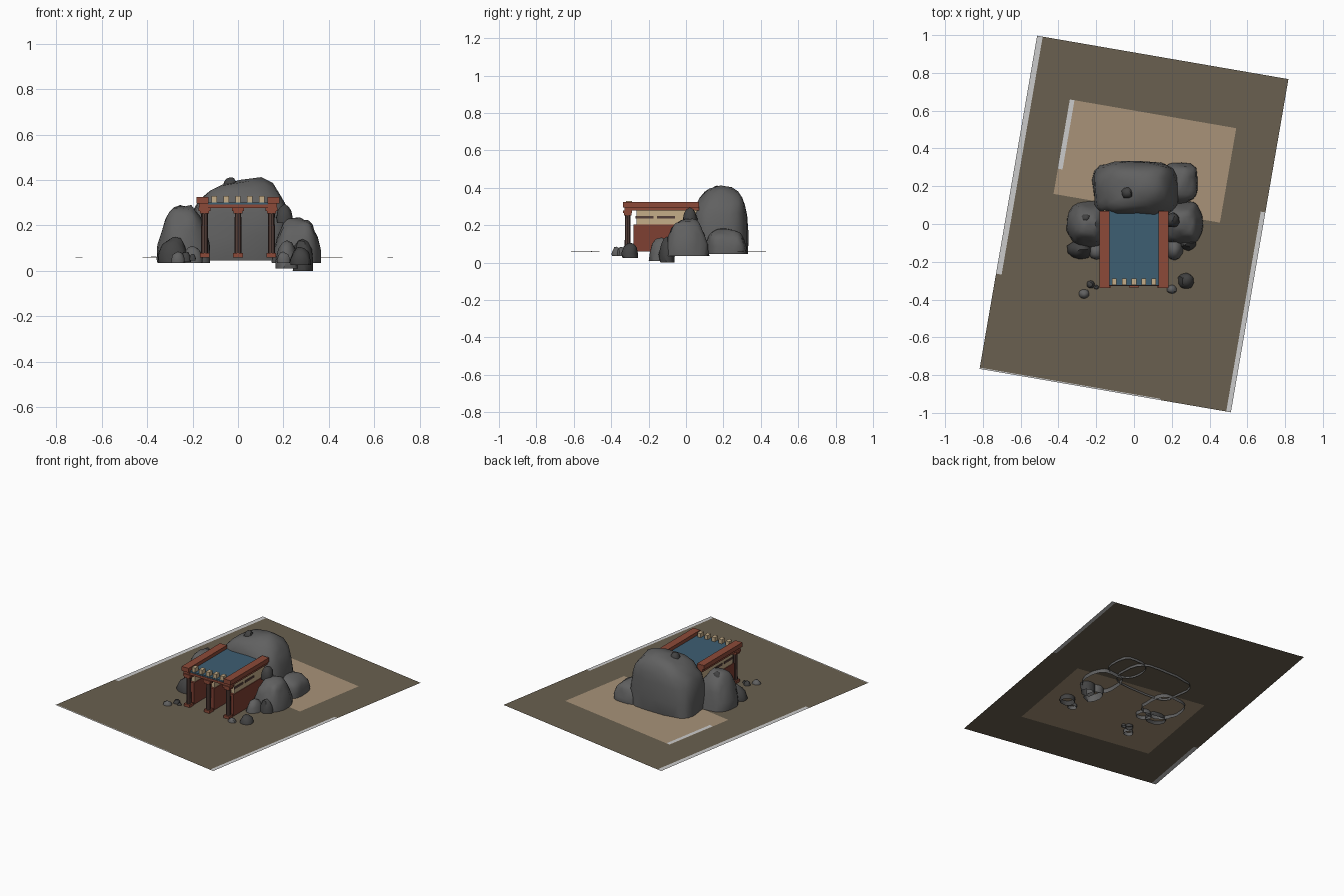
import bpy, bmesh, math
from mathutils import Vector, Matrix, noise

if "Cube" in bpy.data.objects:
    bpy.data.objects.remove(bpy.data.objects["Cube"])

def mat(name, r, g, b):
    m = bpy.data.materials.new(name)
    m.diffuse_color = (r, g, b, 1)
    m.use_nodes = True
    m.node_tree.nodes["Principled BSDF"].inputs["Base Color"].default_value = m.diffuse_color
    return m

EARTH = mat("earth brown", .144, .117, .08)
SAND = mat("sand tan", .392, .292, .191)
PALE = mat("pale grey", .60, .60, .60)
ROCK = mat("rock grey", .118, .118, .118)
DARK = mat("dark rock", .055, .055, .055)
BLUE = mat("roof blue", .048, .112, .168)
RED = mat("beam red", .262, .068, .040)
WALL = mat("wall red", .21, .05, .032)
CREAM = mat("cream", .56, .42, .25)
SHAFT = mat("shaft brown", .09, .05, .042)
G = .06  # ground level

def finish(name, bm, m, smooth=None):
    me = bpy.data.meshes.new(name)
    bm.to_mesh(me)
    bm.free()
    me.materials.append(m)
    ob = bpy.data.objects.new(name, me)
    bpy.context.collection.objects.link(ob)
    if smooth:
        bpy.context.view_layer.objects.active = ob
        ob.select_set(True)
        bpy.ops.object.shade_smooth_by_angle(angle=math.radians(smooth))
        ob.select_set(False)
    return ob

def box(name, x, y, z, m):
    bm = bmesh.new()
    bmesh.ops.create_cube(bm, size=1)
    for v in bm.verts:
        v.co = Vector([(a[0] + a[1]) / 2 + c * (a[1] - a[0]) for a, c in zip((x, y, z), v.co)])
    return finish(name, bm, m)

TURN = Matrix.Rotation(math.radians(-9.8), 4, 'Z')

def sheet(name, hx, hy, z0, z1, m):
    """Thin ground sheet in the turned frame, z0 at its near end and z1 at its far end."""
    bm = bmesh.new()
    pts = [(hx[0], hy[0], z0), (hx[1], hy[0], z0), (hx[1], hy[1], z1), (hx[0], hy[1], z1)]
    bm.faces.new([bm.verts.new(TURN @ Vector(p)) for p in pts])
    return finish(name, bm, m)

def rock(name, c, r, zb, zt, m, seed, boxy=.75, taper=.25, rough=.13, peak=None, sub=3):
    """Lumpy open-bottomed boulder between heights zb and zt."""
    bm = bmesh.new()
    bmesh.ops.create_icosphere(bm, subdivisions=sub, radius=1)
    off = Vector((seed * 3.7, seed * 1.3, seed * 2.1))
    cut = -.45
    for v in bm.verts:
        n = 1 + rough * noise.noise(v.co * 1.6 + off) + rough * .4 * noise.noise(v.co * 3.5 + off)
        v.co = Vector([math.copysign(abs(a) ** boxy, a) for a in v.co]) * n
    big = [max(abs(v.co[i]) for v in bm.verts) for i in (0, 1)]
    top = max(v.co.z for v in bm.verts)
    bmesh.ops.bisect_plane(bm, geom=bm.verts[:] + bm.edges[:] + bm.faces[:], plane_co=(0, 0, cut),
                           plane_no=(0, 0, -1), clear_outer=True)
    for v in bm.verts:
        t = (v.co.z - cut) / (top - cut)
        k = 1.0 - taper * t
        x, y = v.co.x / big[0], v.co.y / big[1]
        h = t * (1 + (peak(x) if peak else 0))
        v.co = Vector((c[0] + x * r[0] * k, c[1] + y * r[1] * k, zb + h * (zt - zb)))
    return finish(name, bm, m, 40)

# ground sheets: the inner one is tilted a hair through the outer one
sheet("ground", (-.675, .675), (-.895, .895), G, G, EARTH)
sheet("inner_ground", (-.447, .447), (-.592, .592), G - .002, G + .0015, SAND)
sheet("left_ground_edge", (-.675, -.645), (-.895, .895), G - .0006, G + .0015, PALE)
sheet("right_ground_edge", (.65, .675), (-.895, .895), G + .0015, G - .001, PALE)
sheet("near_ground_edge", (-.675, .3), (-.895, -.888), G + .001, G + .001, PALE)
sheet("inner_ground_edge", (-.447, -.422), (.22, .592), G + .002, G + .003, PALE)

# big boulders
rock("main_boulder", (0.008, .185), (.235, .155), .045, .40, ROCK, 2, .62, .1, .1,
     lambda x: .06 * math.exp(-((x - .6) / .35) ** 2) - .05 * math.exp(-((x + .75) / .4) ** 2))
rock("left_boulder", (-.235, .0), (.135, .135), .035, .29, ROCK, 5, .75, .35)
rock("right_boulder", (.26, .005), (.115, .125), .035, .235, ROCK, 8, .7, .3)
rock("back_right_boulder", (.235, .215), (.112, .12), .045, .185, ROCK, 11, .75, .15)

# smaller stones: x, y, radius x, radius y, bottom, top, material
stones = [
    (-.035, .165, .035, .035, .36, .412, DARK), (-.255, .03, .032, .03, .23, .29, DARK),
    (.205, .02, .04, .045, .21, .295, DARK), (-.285, -.135, .075, .055, .035, .15, DARK),
    (-.2, -.145, .05, .05, .035, .11, ROCK), (.215, -.13, .055, .08, .01, .135, ROCK),
    (.275, -.3, .05, .05, .025, .105, DARK), (.2, -.345, .032, .028, .035, .085, ROCK),
    (-.265, -.37, .033, .03, .035, .085, ROCK), (-.23, -.32, .025, .024, .04, .085, DARK),
    (-.2, -.335, .016, .015, .045, .075, DARK), (.285, -.1, .05, .05, 0, .14, DARK),
]
for i, (x, y, rx, ry, zb, zt, m) in enumerate(stones):
    rock("stone_%d" % i, (x, y), (rx, ry), zb, zt, m, 20 + i, .85, .25, .2, None, 2)

# roof panel with the beams along and across it
box("roof_panel", (-.135, .135), (-.325, .08), (.285, .302), BLUE)
box("front_beam", (-.17, .17), (-.328, -.295), (.278, .293), RED)
for s, side in ((-1, "left"), (1, "right")):
    xs = lambda a, b: tuple(sorted((s * a, s * b)))
    box(side + "_roof_beam", xs(.13, .182), (-.338, .07), (.296, .325), RED)
    box(side + "_lower_beam", xs(.132, .172), (-.33, .07), (.278, .297), RED)
    # slots in the outer face of the frieze
    for k, y in enumerate((-.22, -.105)):
        box("%s_frieze_slot_%d" % (side, k), xs(.158, .163), (y - .05, y + .045), (.236, .25), SHAFT)

# roof-end blocks
for i in range(-2, 3):
    x = i * .0525
    box("roof_block_%d" % (i + 2), (x - .012, x + .012), (-.322, -.288), (.302, .33), CREAM)

# three columns with a partition wall behind each
for x, n in ((-.147, "left"), (0, "middle"), (.147, "right")):
    bm = bmesh.new()
    bmesh.ops.create_cone(bm, cap_ends=True, segments=8, radius1=.016, radius2=.014, depth=.2,
                          matrix=Matrix.Translation((x, -.312, .168)))
    finish(n + "_column_shaft", bm, SHAFT, 30)
    box(n + "_column_base", (x - .021, x + .021), (-.333, -.291), (G, .078), RED)
    box(n + "_column_collar", (x - .02, x + .02), (-.332, -.292), (.252, .264), RED)
    box(n + "_column_capital", (x - .026, x + .026), (-.336, -.288), (.264, .279), RED)
    box(n + "_wall", (x - .016, x + .016), (-.28, .09), (G, .205), WALL)
    box(n + "_frieze", (x - .012, x + .012), (-.265, .09), (.205, .28), CREAM)
